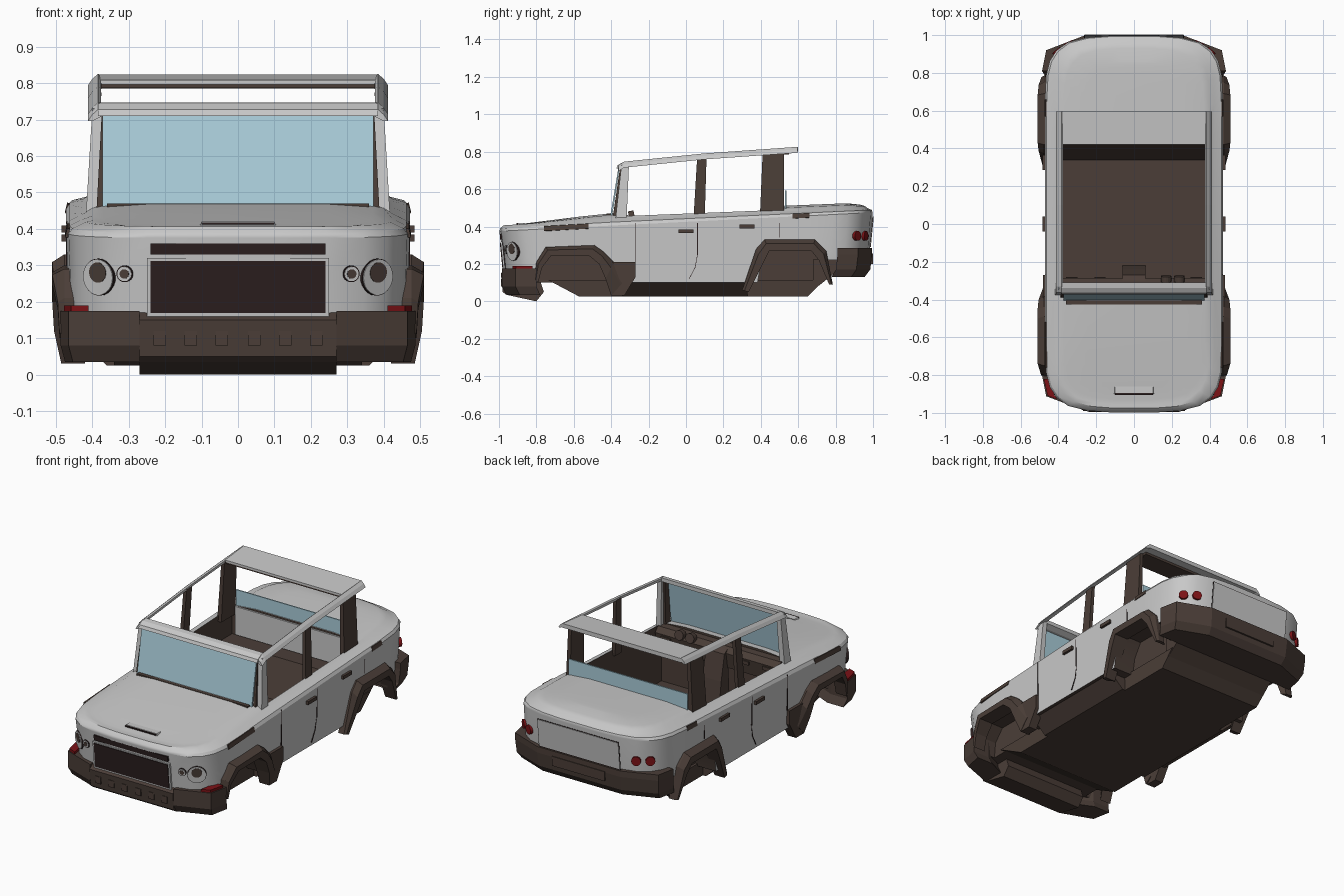
import bpy, bmesh, math
from mathutils import Vector

if "Cube" in bpy.data.objects:
    bpy.data.objects.remove(bpy.data.objects["Cube"])

def mat(name, rgb):
    m = bpy.data.materials.new(name)
    m.diffuse_color = (*rgb, 1)
    m.use_nodes = True
    m.node_tree.nodes["Principled BSDF"].inputs["Base Color"].default_value = m.diffuse_color
    return m

SILVER = mat("silver_paint", (0.58, 0.58, 0.58))
BROWN = mat("dark_brown_plastic", (0.07, 0.048, 0.039))
DARK = mat("grille_black", (0.025, 0.014, 0.014))
GLASS = mat("blue_glass", (0.40, 0.61, 0.70))
RED = mat("red_lamp", (0.2, 0.006, 0.008))

def part(name, material, lofts, mirror=False, smooth=False):
    """One object from a list of lofts; every loft is a list of closed rings."""
    bm = bmesh.new()
    for rings in lofts:
        for s in ((1, -1) if mirror else (1,)):
            vs = [[bm.verts.new((s * p[0], p[1], p[2])) for p in r] for r in rings]
            n = len(vs[0])
            for a, b in zip(vs, vs[1:]):
                for i in range(n):
                    bm.faces.new((a[i], a[(i + 1) % n], b[(i + 1) % n], b[i]))
            bm.faces.new(vs[0][::-1])
            bm.faces.new(vs[-1])
    bmesh.ops.recalc_face_normals(bm, faces=bm.faces)
    me = bpy.data.meshes.new(name)
    bm.to_mesh(me)
    bm.free()
    me.materials.append(material)
    ob = bpy.data.objects.new(name, me)
    bpy.context.collection.objects.link(ob)
    if smooth:
        shade(ob)
    return ob

def shade(ob, deg=30):
    bpy.ops.object.select_all(action='DESELECT')
    ob.select_set(True)
    bpy.context.view_layer.objects.active = ob
    bpy.ops.object.shade_smooth_by_angle(angle=math.radians(deg))

def prism(pts, x0, x1):  # y-z profile swept along x
    return [[(x, y, z) for y, z in pts] for x in (x0, x1)]

def rect(x0, x1, y0, y1, z):
    return [(x0, y0, z), (x1, y0, z), (x1, y1, z), (x0, y1, z)]

def box(x0, x1, y0, y1, z0, z1):
    return [rect(x0, x1, y0, y1, z0), rect(x0, x1, y0, y1, z1)]

def disc(c, nrm, r, d, n=24):
    c, nrm = Vector(c), Vector(nrm).normalized()
    u = nrm.cross(Vector((0, 0, 1))).normalized()
    v = nrm.cross(u)
    return [[c + nrm * h + u * r * math.cos(2 * math.pi * i / n) + v * r * math.sin(2 * math.pi * i / n)
             for i in range(n)] for h in (-0.01, d)]

def plate(quad, d):  # thin plate along the quad normal
    q = [Vector(p) for p in quad]
    n = (q[1] - q[0]).cross(q[3] - q[0]).normalized() * d
    return [[p - n for p in q], [p + n for p in q]]

# ---- main body: stacked plan outlines, then cabin and wheel wells cut out
END = [(0.25, 1), (0.53, 0.99), (0.74, 0.965), (0.87, 0.92), (0.945, 0.865), (0.985, 0.79), (1, 0.65)]
PLAN = [(x, -y) for x, y in END] + [(1, -0.4), (1, 0.05), (1, 0.5)] + END[::-1]
# width, length, height at centre, slope, extra slope over the hood
LEVELS = [(0.462, 0.965, 0.10, 0, 0), (0.468, 0.982, 0.27, 0.0, 0), (0.472, 0.998, 0.425, 0.05, 0),
          (0.462, 0.993, 0.442, 0.047, 0.01), (0.425, 0.975, 0.457, 0.04, 0.02), (0.40, 0.955, 0.472, 0.04, 0.05),
          (0.37, 0.93, 0.48, 0.04, 0.07), (0.25, 0.86, 0.49, 0.04, 0.085)]

def body_ring(w, e, z0, s, hood):
    half = []
    for px, py in PLAN:
        y = py * e
        half.append((px * w, y, z0 + s * y + hood * min(0, y + 0.4)))
    return half + [(-x, y, z) for x, y, z in reversed(half)]

body = part("body_shell", SILVER, [[body_ring(*l) for l in LEVELS]])
body.data.materials.append(BROWN)
# rebuild the top cap as cross strips
bm = bmesh.new()
bm.from_mesh(body.data)
cap = max(bm.faces, key=lambda f: f.calc_center_median().z * (len(f.verts) > 4))
vs, n = list(cap.verts), len(PLAN)
bmesh.ops.delete(bm, geom=[cap], context='FACES_ONLY')
L = sorted([v for v in vs if v.co.x < 0], key=lambda v: v.co.y)
R = sorted([v for v in vs if v.co.x > 0], key=lambda v: v.co.y)
for i in range(n - 1):
    bm.faces.new((L[i], R[i], R[i + 1], L[i + 1]))
bmesh.ops.recalc_face_normals(bm, faces=bm.faces)
bm.to_mesh(body.data)
bm.free()
for f in body.data.polygons:
    if f.normal.z < -0.5:
        f.material_index = 1

cabin = [(-0.35, 0.12), (0.34, 0.12), (0.42, 0.33), (0.525, 0.33), (0.525, 1), (-0.35, 1)]
well_f = [(-0.82, 0), (-0.80, 0.19), (-0.74, 0.26), (-0.50, 0.26), (-0.45, 0.20), (-0.37, 0)]
well_r = [(0.365, 0), (0.40, 0.2), (0.45, 0.28), (0.68, 0.28), (0.72, 0.22), (0.76, 0)]
tail = [(0.73, -0.1), (0.73, 0.22), (1.1, 0.22), (1.1, -0.1)]
for lofts, mir in (([prism(cabin, -0.405, 0.405)], False),
                   ([prism(well_f, 0.33, 0.7), prism(well_r, 0.33, 0.7)], True),
                   ([prism(tail, -0.7, 0.7)], False)):
    cut = part("cutter", BROWN, lofts, mir)
    cut.hide_render = True
    md = body.modifiers.new("cut", 'BOOLEAN')
    md.operation, md.solver, md.object = 'DIFFERENCE', 'EXACT', cut
    md.material_mode = 'TRANSFER'
    bpy.context.view_layer.objects.active = body
    bpy.ops.object.modifier_apply(modifier="cut")
    bpy.data.objects.remove(cut)
# clean shading on the cut faces
bm = bmesh.new()
bm.from_mesh(body.data)
bmesh.ops.triangulate(bm, faces=[f for f in bm.faces if len(f.verts) > 4])
bm.to_mesh(body.data)
bm.free()
shade(body)
wn = body.modifiers.new("even_shading", 'WEIGHTED_NORMAL')
wn.keep_sharp = True

# ---- underbody pan and side sills
part("underbody_pan", BROWN, [[rect(-0.34, 0.34, -0.57, 0.65, 0.025), rect(-0.345, 0.345, -0.74, 0.74, 0.115)],
                              prism([(0.68, 0.06), (0.82, 0.17), (0.82, 0.225), (0.68, 0.225)], -0.34, 0.34)])
part("side_sill", BROWN, [[rect(0.2, 0.36, -0.34, 0.33, 0.025), rect(0.2, 0.458, -0.34, 0.33, 0.115)]], True)

# ---- wheel arch flares: outer y,z / inner y,z / reach in x
FRONT = [(-0.81, 0.12, -0.79, 0.10, 0.49), (-0.80, 0.21, -0.77, 0.18, 0.495), (-0.75, 0.29, -0.72, 0.245, 0.51),
         (-0.49, 0.30, -0.52, 0.245, 0.51), (-0.44, 0.265, -0.465, 0.20, 0.51), (-0.385, 0.21, -0.43, 0.12, 0.505),
         (-0.32, 0.12, -0.40, 0.03, 0.485)]
REAR = [(0.30, 0.06, 0.335, 0.05, 0.485), (0.375, 0.28, 0.41, 0.20, 0.505), (0.42, 0.33, 0.445, 0.27, 0.51),
        (0.69, 0.33, 0.67, 0.27, 0.51), (0.75, 0.27, 0.71, 0.22, 0.505), (0.785, 0.09, 0.765, 0.09, 0.49)]

def flare(rows):
    out = []
    for a, b, c, d, x in rows:
        m = (a + (c - a) * 0.35, b + (d - b) * 0.35)
        out.append([(0.44, a, b), (0.477, a, b), (x, *m), (x, c, d), (0.42, c, d)])
    return out
part("wheel_arch_flares", BROWN, [flare(FRONT), flare(REAR)], True)
part("arch_step", BROWN, [prism([(-0.42, 0.21), (-0.27, 0.21), (-0.27, 0.13), (-0.33, 0.03), (-0.40, 0.03)], 0.43, 0.483)], True)

# ---- bumpers
def plan_rings(pts, *zs):
    return [[(x * k, y * k, z) for x, y in pts] for z, k in zs]
corner = [(0.27, -0.985), (0.465, -0.912), (0.487, -0.80), (0.38, -0.80), (0.27, -0.85)]
part("front_bumper_corner", BROWN, [plan_rings(corner, (0.035, 0.975), (0.08, 1), (0.175, 1))], True)
part("front_bumper_centre", BROWN, [prism([(-0.99, 0.15), (-0.98, 0.05), (-0.96, 0.035), (-0.80, 0),
     (-0.76, 0.05), (-0.80, 0.17), (-0.96, 0.17)], -0.27, 0.27)])
part("bumper_slots", BROWN, [box(x - 0.017, x + 0.017, -0.99, -0.97, 0.08, 0.12) for x in (0.045, 0.13, 0.215)], True)
tailp = [(0.27, 0.995), (0.465, 0.92), (0.487, 0.81), (0.40, 0.81)]
tailp = tailp + [(-x, y) for x, y in reversed(tailp)]
part("rear_bumper", BROWN, [plan_rings(tailp, (0.13, 0.96), (0.17, 0.99), (0.25, 1), (0.285, 1))])
part("rear_bumper_step", BROWN, [box(-0.17, 0.17, 0.9, 0.999, 0.20, 0.255)])

# ---- nose details
def face_plate(x, z0, z1, d):
    yf = lambda z: -(0.965 + 0.1 * (z - 0.10))
    return plate([(-x, yf(z0), z0), (x, yf(z0), z0), (x, yf(z1), z1), (-x, yf(z1), z1)], d)
part("grille_frame", SILVER, [face_plate(0.25, 0.16, 0.32, 0.005)])
part("grille", DARK, [face_plate(0.24, 0.17, 0.313, 0.009)])
part("nose_slot", DARK, [face_plate(0.24, 0.33, 0.36, 0.005)])
BIG, SMALL = ((0.38, -0.924, 0.268), (0.57, -0.82, -0.08)), ((0.31, -0.958, 0.277), (0.24, -0.97, -0.08))
part("headlight_rims", DARK, [disc(*BIG, 0.051, 0.006), disc(*SMALL, 0.023, 0.006)], True)
part("headlights", SILVER, [disc(*BIG, 0.049, 0.009), disc(*SMALL, 0.020, 0.009)], True)
part("headlight_cores", BROWN, [disc((0.38, -0.925, 0.281), BIG[1], 0.028, 0.0105), disc(*SMALL, 0.013, 0.0105)], True)
part("front_marker_lamps", RED, [[[(0.41, -0.928, z), (0.458, -0.909, z), (0.478, -0.82, z), (0.43, -0.82, z)]
     for z in (0.172, 0.19)]], True)

# ---- hood and fender details
part("hood_scoop", SILVER, [[rect(-0.11, 0.11, -0.905, -0.87, 0.40), rect(-0.10, 0.10, -0.895, -0.86, 0.42)]])
part("hood_scoop_slot", DARK, [box(-0.10, 0.10, -0.905, -0.895, 0.412, 0.418)])
def vent(y0, y1):
    lo = [(0.471, y, 0.414 + 0.05 * y) for y in (y0, y1)]
    hi = [(0.465, y, 0.4405 + 0.047 * y + 0.01 * min(0, y + 0.4)) for y in (y0, y1)]
    return plate([lo[0], lo[1], hi[1], hi[0]], 0.004)
part("fender_vents", BROWN, [vent(-0.76, -0.52), vent(0.57, 0.66)], True)

# ---- doors: seams and handles
part("door_seams", DARK, [box(0.455, 0.4722, y, y + 0.003, z, 0.42) for y, z in ((-0.27, 0.21), (0.06, 0.25), (0.50, 0.34))]
     + [prism([(0.06, 0.25), (0.063, 0.25), (0.05, 0.18), (0.018, 0.12), (0.015, 0.12), (0.047, 0.18)], 0.455, 0.468)], True)
part("door_handles", BROWN, [box(0.46, 0.485, y - 0.04, y + 0.04, z - 0.01, z + 0.01) for y, z in ((0, 0.375), (0.325, 0.40))], True)

# ---- tail: gate panel and round lamps
def gate(x, z0, z1, d):
    yr = lambda z: 0.965 + 0.1 * (z - 0.10)
    return plate([(x, yr(z0), z0), (-x, yr(z0), z0), (-x, yr(z1), z1), (x, yr(z1), z1)], d)
part("tailgate_seam", DARK, [gate(0.265, 0.285, 0.453, 0.001)])
part("tailgate", SILVER, [gate(0.262, 0.29, 0.45, 0.004)])
part("tail_lamps", RED, [disc((0.345, 0.953, 0.35), (0.42, 0.9, 0), 0.026, 0.012),
                         disc((0.406, 0.911, 0.35), (0.65, 0.76, 0), 0.026, 0.012)], True)

# ---- roof frame, pillars and glass
def pillar(b, t):
    return [rect(*b), rect(*t)]
part("windshield_pillars", SILVER, [pillar((0.387, 0.418, -0.378, -0.318, 0.43), (0.372, 0.40, -0.345, -0.305, 0.73))], True)
part("windshield_trim", BROWN, [pillar((0.372, 0.389, -0.393, -0.345, 0.44), (0.362, 0.374, -0.352, -0.32, 0.72))], True)
part("door_pillars", BROWN, [pillar((0.39, 0.412, 0.04, 0.10, 0.44), (0.375, 0.395, 0.06, 0.11, 0.775)),
                             pillar((0.385, 0.412, 0.395, 0.525, 0.45), (0.375, 0.395, 0.41, 0.525, 0.80))], True)
rail = lambda y, z: [(0.376, y, z), (0.384, y, z + 0.006), (0.40, y, z - 0.008), (0.412, y, z - 0.026), (0.40, y, z - 0.026), (0.376, y, z - 0.014)]
part("roof_rails", SILVER, [[rail(-0.362, 0.722), rail(-0.33, 0.741), rail(0.10, 0.785), rail(0.595, 0.82)]], True)
part("windshield_header", SILVER, [prism([(-0.372, 0.71), (-0.365, 0.728), (-0.34, 0.743), (-0.31, 0.747), (-0.31, 0.725), (-0.34, 0.71)], -0.385, 0.385)])
part("rear_roof_panel", SILVER, [prism([(0.42, 0.797), (0.42, 0.809), (0.598, 0.824), (0.598, 0.80)], -0.385, 0.385)])
part("rear_roof_lining", BROWN, [prism([(0.425, 0.787), (0.425, 0.798), (0.55, 0.801), (0.55, 0.785)], -0.375, 0.375)])
part("windshield_glass", GLASS, [prism([(-0.405, 0.455), (-0.362, 0.712), (-0.355, 0.712), (-0.395, 0.455)], -0.372, 0.372)])
part("windshield_base", BROWN, [prism([(-0.425, 0.455), (-0.425, 0.470), (-0.40, 0.470), (-0.39, 0.455)], -0.36, 0.36)])
part("rear_glass", GLASS, [box(-0.385, 0.385, 0.53, 0.537, 0.49, 0.592)])

# ---- cabin interior
part("rear_bulkhead", SILVER, [box(-0.38, 0.38, 0.515, 0.53, 0.335, 0.50)])
part("dashboard", BROWN, [prism([(-0.37, 0.36), (-0.37, 0.465), (-0.31, 0.46), (-0.285, 0.43), (-0.30, 0.34)], -0.40, 0.40)])
part("centre_console", BROWN, [prism([(-0.32, 0.12), (-0.30, 0.45), (-0.27, 0.43), (-0.24, 0.28), (-0.22, 0.12)], -0.06, 0.06)])
part("gauge_pods", BROWN, [disc((x, -0.295, 0.455), (0, 1, 0.2), 0.028, 0.02, 16) for x in (0.17, 0.24)])
part("dash_vents", BROWN, [box(x - 0.03, x + 0.03, -0.30, -0.28, 0.40, 0.42) for x in (-0.33, -0.18, 0.33)])
